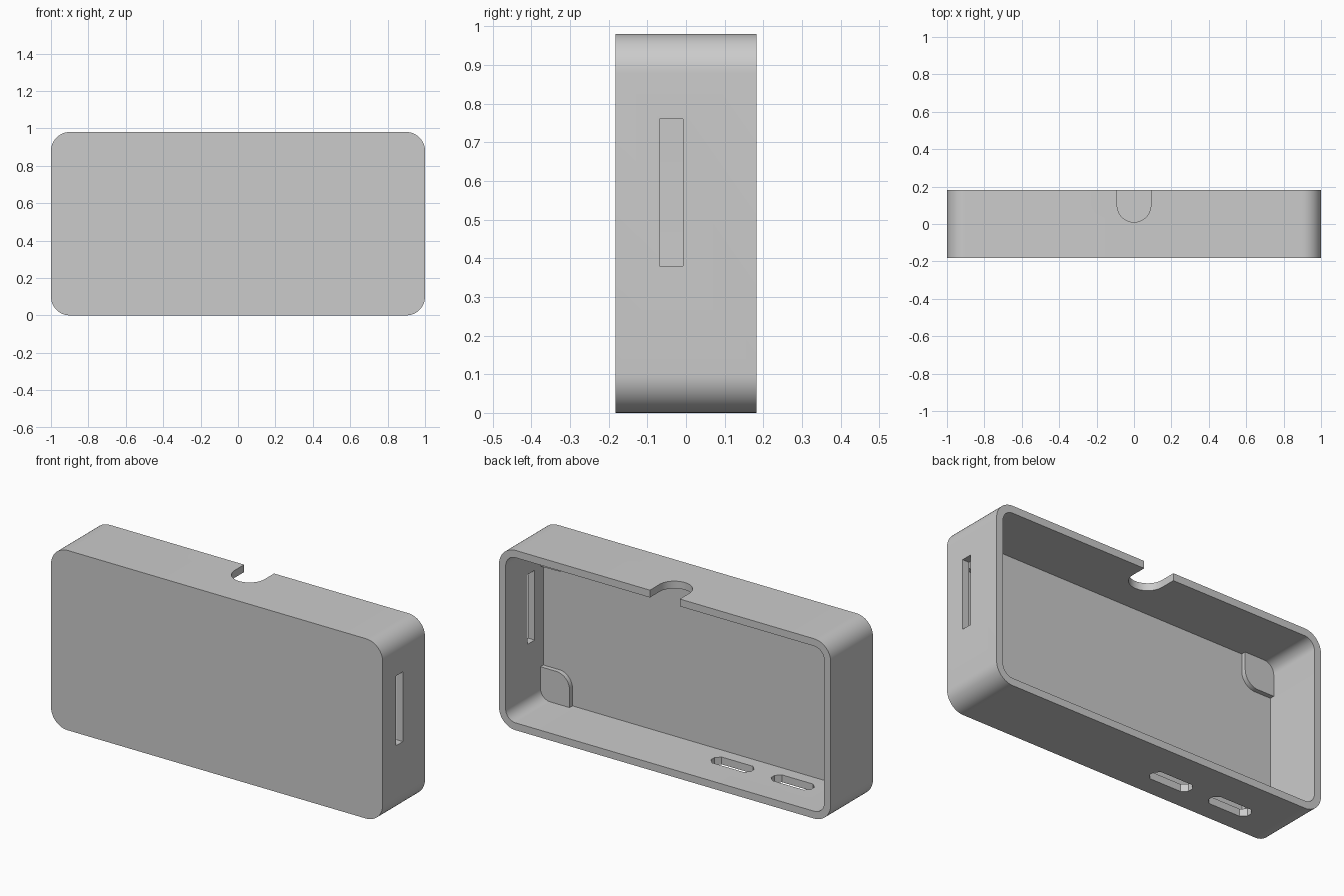
import bpy, bmesh, math
from mathutils import Vector

cube = bpy.data.objects.get("Cube")
if cube:
    bpy.data.objects.remove(cube, do_unlink=True)

W, D, H = 2.0, 0.364, 0.98      # outer size
WALL, RADIUS = 0.04, 0.1

grey = bpy.data.materials.new("light_grey")
grey.use_nodes = True
grey.diffuse_color = (0.6, 0.6, 0.6, 1)
grey.node_tree.nodes["Principled BSDF"].inputs["Base Color"].default_value = (0.6, 0.6, 0.6, 1)


def rounded(x0, x1, y0, y1, radii, steps=12):
    """Rectangle outline; radii run counter-clockwise from the low corner."""
    points = []
    corners = [(x0, y0, 1, 1), (x1, y0, -1, 1), (x1, y1, -1, -1), (x0, y1, 1, -1)]
    for i, (cx, cy, sx, sy) in enumerate(corners):
        r = radii[i]
        if r == 0:
            points.append((cx, cy))
            continue
        for k in range(steps + 1):
            a = math.pi + math.pi / 2 * (i + k / steps)
            points.append((cx + sx * r + r * math.cos(a), cy + sy * r + r * math.sin(a)))
    return points


def prism(name, outline, axis, low, high):
    """Extrude a flat outline along one axis."""
    place = {"x": lambda p, h: (h, p[0], p[1]),
             "y": lambda p, h: (p[0], h, p[1]),
             "z": lambda p, h: (p[0], p[1], h)}[axis]
    bm = bmesh.new()
    face = bm.faces.new([bm.verts.new(place(p, low)) for p in outline])
    moved = bmesh.ops.extrude_face_region(bm, geom=[face])["geom"]
    shift = Vector(place((0, 0), high - low))
    bmesh.ops.translate(bm, vec=shift, verts=[v for v in moved if isinstance(v, bmesh.types.BMVert)])
    bmesh.ops.recalc_face_normals(bm, faces=bm.faces)
    mesh = bpy.data.meshes.new(name)
    bm.to_mesh(mesh)
    bm.free()
    mesh.materials.append(grey)
    obj = bpy.data.objects.new(name, mesh)
    bpy.context.collection.objects.link(obj)
    return obj


def select(obj):
    bpy.ops.object.select_all(action="DESELECT")
    obj.select_set(True)
    bpy.context.view_layer.objects.active = obj


def cut(target, cutter):
    mod = target.modifiers.new("cut", "BOOLEAN")
    mod.operation, mod.solver, mod.object = "DIFFERENCE", "EXACT", cutter
    select(target)
    bpy.ops.object.modifier_apply(modifier=mod.name)
    bpy.data.objects.remove(cutter, do_unlink=True)


# Tray-shaped case, open at the back
case = prism("case", rounded(-W / 2, W / 2, 0, H, [RADIUS] * 4), "y", -D / 2, D / 2)
inner = rounded(WALL - W / 2, W / 2 - WALL, WALL, H - WALL, [RADIUS - WALL] * 4)
cut(case, prism("cavity", inner, "y", WALL - D / 2, D))

# Thumb notch in the top wall
cut(case, prism("notch", rounded(-0.09, 0.09, 0.01, 0.3, [0.09, 0.09, 0, 0], 16), "z", 0.85, 1.1))

# Card slot in the left wall
cut(case, prism("slot", rounded(-0.068, -0.008, 0.38, 0.76, [0] * 4), "x", 0.9, 1.1))

# Chamfered connector ports in the bottom wall
for x in (-0.257, -0.62):
    port = rounded(x - 0.12, x + 0.12, -0.075, 0.007, [0.026] * 4, 1)
    cut(case, prism("port", port, "z", -0.1, 0.1))

select(case)
bpy.ops.object.shade_smooth_by_angle(angle=math.radians(30))

# Mounting pads in the four inside corners
SIZE, PAD_R = 0.176, 0.08
for side, right in (("left", True), ("right", False)):
    for level, top in (("top", True), ("bottom", False)):
        x0 = W / 2 - WALL - SIZE if right else WALL - W / 2
        z0 = H - WALL - SIZE if top else WALL
        free = {(True, False): 3, (False, False): 2, (True, True): 0, (False, True): 1}[(right, top)]
        radii = [PAD_R if i == free else 0 for i in range(4)]
        outline = rounded(x0, x0 + SIZE, z0, z0 + SIZE, radii)
        pad = prism(f"{level}_{side}_pad", outline, "y", WALL - D / 2 - 0.01, WALL - D / 2 + 0.025)
        select(pad)
        bpy.ops.object.shade_smooth_by_angle(angle=math.radians(30))
